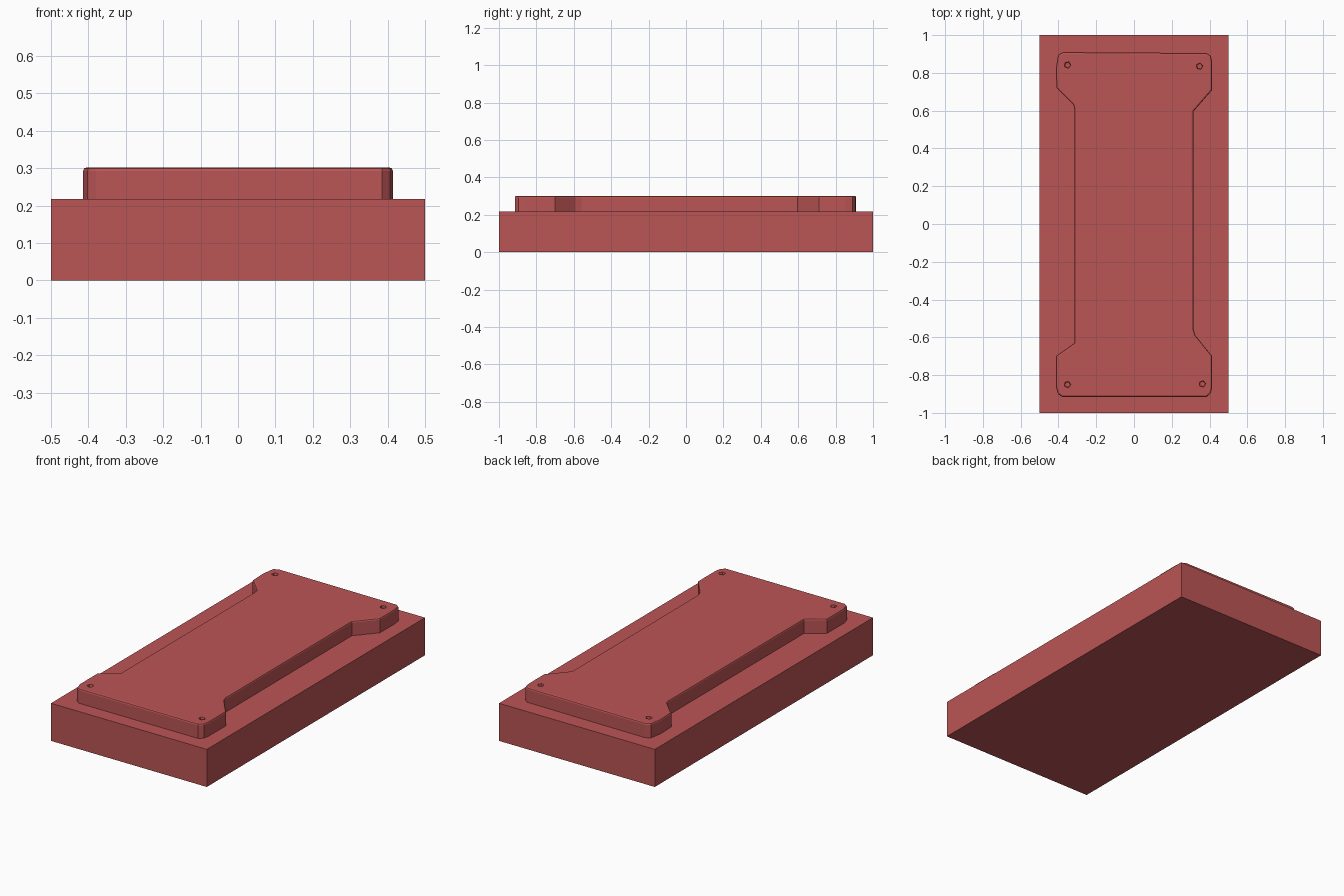
import bpy, bmesh, math
from mathutils import Matrix, Vector

if "Cube" in bpy.data.objects:
    bpy.data.objects.remove(bpy.data.objects["Cube"])

red = bpy.data.materials.new("red")
red.diffuse_color = (0.50, 0.09, 0.09, 1)
red.use_nodes = True
red.node_tree.nodes["Principled BSDF"].inputs["Base Color"].default_value = red.diffuse_color


def finish(name, bm):
    mesh = bpy.data.meshes.new(name)
    bmesh.ops.recalc_face_normals(bm, faces=bm.faces)
    bm.to_mesh(mesh)
    bm.free()
    obj = bpy.data.objects.new(name, mesh)
    bpy.context.collection.objects.link(obj)
    mesh.materials.append(red)
    return obj


# Rectangular slab
bm = bmesh.new()
bmesh.ops.create_cube(bm, size=1, matrix=Matrix.Translation((0, 0, 0.109)) @ Matrix.Diagonal((1, 2, 0.218, 1)))
finish("base_slab", bm)

# Raised waisted panel, with softened top rim
outline = [(0.385, -0.915), (0.407, -0.895), (0.414, -0.86), (0.414, -0.70),
           (0.325, -0.59), (0.316, -0.56), (0.314, 0.595), (0.414, 0.71),
           (0.414, 0.85), (0.407, 0.89), (0.385, 0.905), (-0.375, 0.91),
           (-0.402, 0.895), (-0.414, 0.82), (-0.410, 0.72), (-0.32, 0.63),
           (-0.315, 0.60), (-0.315, -0.63), (-0.414, -0.70),
           (-0.414, -0.86), (-0.402, -0.90), (-0.38, -0.915)]
bm = bmesh.new()
face = bm.faces.new([bm.verts.new((x, y, 0.21)) for x, y in outline])
top = bmesh.ops.extrude_face_region(bm, geom=[face])["geom"]
bmesh.ops.translate(bm, verts=[v for v in top if isinstance(v, bmesh.types.BMVert)], vec=(0, 0, 0.092))
rim = [e for e in bm.edges if all(v.co.z > 0.3 for v in e.verts)]
bmesh.ops.bevel(bm, geom=rim, offset=0.009, segments=2, profile=0.5, affect='EDGES')
panel = finish("raised_panel", bm)

# Small faceted screw dimples at the corners
bm = bmesh.new()
for x, y in [(-0.352, 0.842), (0.347, 0.835), (-0.352, -0.85), (0.362, -0.847)]:
    turn = Matrix.Rotation(math.radians(50 if x < 0 else 130), 4, 'Z')
    bmesh.ops.create_cone(bm, cap_ends=True, segments=5, radius1=0.015, radius2=0.023,
                          depth=0.03, matrix=Matrix.Translation((x, y, 0.304)) @ turn)
cutter = finish("dimple_cutter", bm)
cutter.hide_render = True
cutter.hide_viewport = True
cutter.display_type = 'WIRE'
mod = panel.modifiers.new("dimples", 'BOOLEAN')
mod.operation = 'DIFFERENCE'
mod.object = cutter
mod.solver = 'EXACT'
